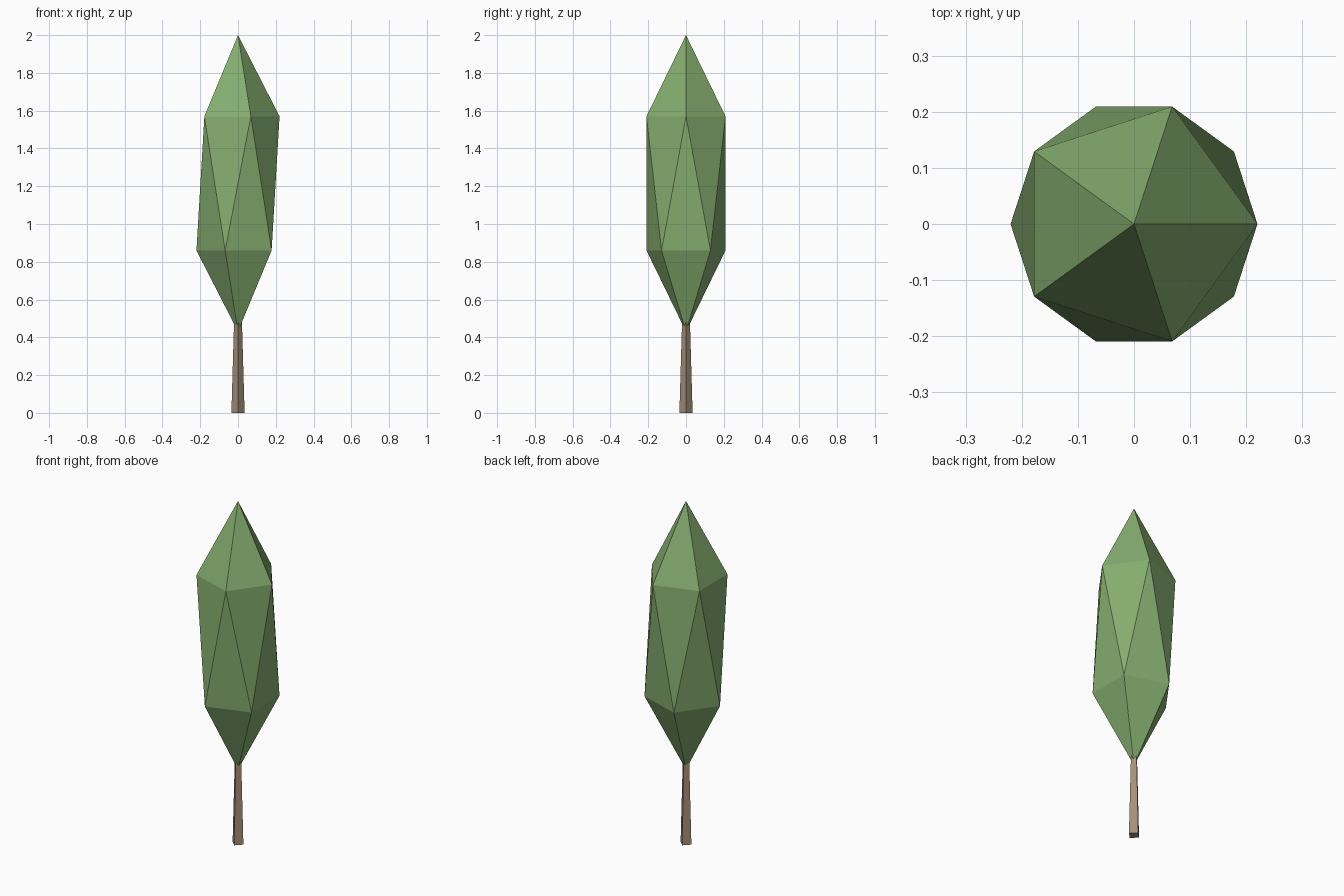
import bpy
import bmesh
from math import radians
from mathutils import Matrix, Vector

cube = bpy.data.objects.get("Cube")
if cube:
    bpy.data.objects.remove(cube, do_unlink=True)


def make_material(name, color):
    mat = bpy.data.materials.new(name)
    mat.use_nodes = True
    mat.diffuse_color = color
    mat.node_tree.nodes["Principled BSDF"].inputs["Base Color"].default_value = color
    return mat


def make_object(name, bm, mat):
    bmesh.ops.recalc_face_normals(bm, faces=bm.faces)
    mesh = bpy.data.meshes.new(name)
    bm.to_mesh(mesh)
    bm.free()
    mesh.materials.append(mat)
    obj = bpy.data.objects.new(name, mesh)
    bpy.context.collection.objects.link(obj)
    return obj


leaf_green = make_material("leaf_green", (0.235, 0.42, 0.16, 1))
bark_brown = make_material("bark_brown", (0.38, 0.275, 0.19, 1))

# Foliage: a tall faceted crown of two staggered pentagons between two tips
RADIUS = 0.22
bm = bmesh.new()
for z, start in ((0.86, 36), (1.57, 0)):
    for i in range(5):
        turn = Matrix.Rotation(radians(start + 72 * i), 3, "Z")
        bm.verts.new(turn @ Vector((RADIUS, 0, z)))
for z in (0.43, 2.0):
    bm.verts.new((0, 0, z))
bmesh.ops.convex_hull(bm, input=bm.verts)
make_object("foliage", bm, leaf_green)

# Trunk: a slightly tapered four-sided post with its corners on the axes
HEIGHT = 0.48
bm = bmesh.new()
bmesh.ops.create_cone(bm, cap_ends=True, segments=4, radius1=0.035, radius2=0.021,
                      depth=HEIGHT, matrix=Matrix.Translation((0, 0, HEIGHT / 2)))
# Put one corner on the x axis whichever way the primitive starts
corner = bm.verts[:][0].co
if min(abs(corner.x), abs(corner.y)) > 0.005:
    bmesh.ops.rotate(bm, verts=bm.verts, matrix=Matrix.Rotation(radians(45), 3, "Z"))
make_object("trunk", bm, bark_brown)
